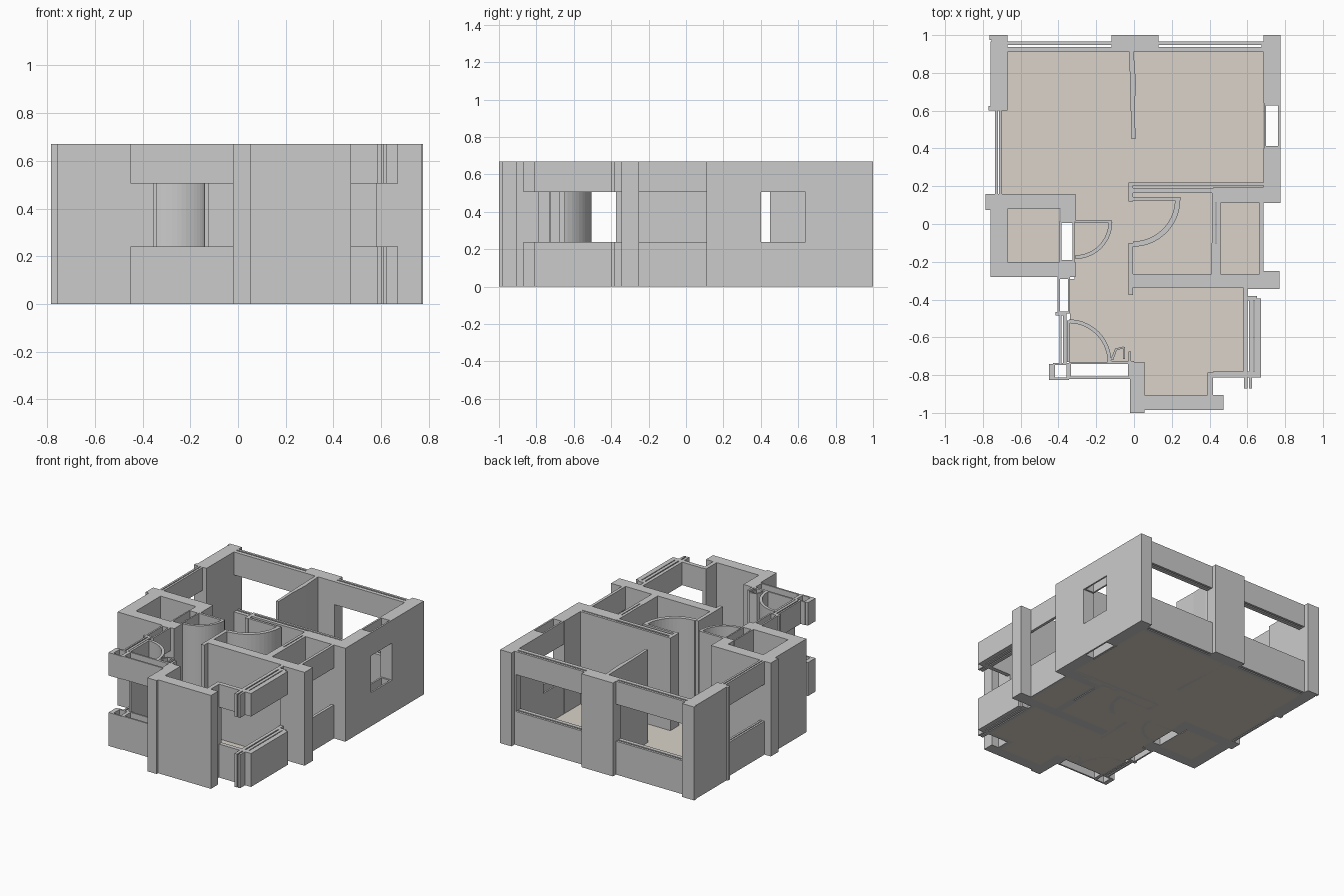
import bpy, bmesh, math

H, SILL, HEAD = 0.67, 0.24, 0.505
FULL = [(0, H)]
OPEN = [(0, SILL), (HEAD, H)]          # band below and above a window opening


def prism(bm, pts, z0, z1):
    """Extrude a plan outline from z0 to z1."""
    low = [bm.verts.new((x, y, z0)) for x, y in pts]
    top = [bm.verts.new((x, y, z1)) for x, y in pts]
    bm.faces.new(low[::-1])
    bm.faces.new(top)
    n = len(pts)
    for i in range(n):
        j = (i + 1) % n
        bm.faces.new((low[i], low[j], top[j], top[i]))


def build(name, outlines, bands, mat=None):
    bm = bmesh.new()
    for pts in outlines:
        for z0, z1 in bands:
            prism(bm, pts, z0, z1)
    bmesh.ops.recalc_face_normals(bm, faces=bm.faces)
    me = bpy.data.meshes.new(name)
    bm.to_mesh(me)
    bm.free()
    ob = bpy.data.objects.new(name, me)
    bpy.context.collection.objects.link(ob)
    if mat:
        me.materials.append(mat)
    return ob


def rect(x0, x1, y0, y1):
    return [(x0, y0), (x1, y0), (x1, y1), (x0, y1)]


def rects(name, boxes, bands=FULL, mat=None):
    return build(name, [rect(*b) for b in boxes], bands, mat)


def frame(x0, x1, y0, y1, t=0.012):
    """Four thin strips around a hollow rectangle."""
    return [(x0, x1, y0, y0 + t), (x0, x1, y1 - t, y1),
            (x0, x0 + t, y0 + t, y1 - t), (x1 - t, x1, y0 + t, y1 - t)]


def arc(cx, cy, r, t, a0, a1, n=14):
    """Curved strip of thickness t, in plan."""
    ang = [math.radians(a0 + (a1 - a0) * i / n) for i in range(n + 1)]
    outer = [(cx + r * math.cos(a), cy + r * math.sin(a)) for a in ang]
    inner = [(cx + (r - t) * math.cos(a), cy + (r - t) * math.sin(a)) for a in ang]
    return outer + inner[::-1]


# Main room walls
rects("back_left_corner", [(-0.76, -0.67, 0.60, 0.965), (-0.755, -0.67, 0.9, 1.0),
                           (-0.77, -0.755, 0.60, 0.625), (-0.765, -0.755, 0.975, 1.0)])
rects("back_pier", [(-0.12, 0.13, 0.91, 1.0)])
rects("back_right_corner", [(0.685, 0.775, 0.64, 1.0), (0.675, 0.685, 0.91, 0.965)])
rects("right_wall", [(0.685, 0.775, 0.11, 0.40), (0.42, 0.775, 0.11, 0.195)])
build("room_divider", [[(-0.025, 0.91), (-0.018, 0.62), (-0.012, 0.45), (0.008, 0.45),
                        (0.004, 0.62), (0.010, 0.75), (-0.002, 0.91)]], FULL)

# Main room windows, each a pair of parallel strips
for side, x0, x1 in (("left", -0.67, -0.12), ("right", 0.13, 0.685)):
    rects("back_window_" + side, [(x0, x1, 0.91, 0.938), (x0, x1, 0.948, 0.965)], OPEN)
rects("left_window", [(-0.735, -0.721, 0.16, 0.60), (-0.715, -0.70, 0.16, 0.60)], OPEN)
rects("right_window", frame(0.687, 0.775, 0.40, 0.64), OPEN)

# Left closet block
rects("closet_walls", [(-0.76, -0.31, 0.08, 0.16), (-0.785, -0.75, 0.075, 0.16),
                       (-0.76, -0.67, -0.28, 0.08), (-0.67, -0.31, -0.28, -0.20),
                       (-0.39, -0.31, 0.01, 0.08)])
rects("closet_door_frame", frame(-0.395, -0.315, -0.20, 0.015, 0.01))

# Bathroom and side balcony
rects("bath_walls", [(-0.03, 0.685, 0.203, 0.22), (-0.005, 0.43, 0.165, 0.19),
                     (-0.03, -0.005, 0.12, 0.22), (-0.03, -0.005, -0.375, -0.10),
                     (0.413, 0.432, -0.27, 0.19), (0.438, 0.458, -0.27, 0.11),
                     (0.41, 0.458, -0.27, -0.10), (-0.005, 0.69, -0.335, -0.265)])
rects("right_pier", [(0.685, 0.77, -0.345, -0.25), (0.58, 0.69, -0.345, -0.265)])
rects("balcony_window", [(0.665, 0.685, -0.265, 0.11)], OPEN)

# Doors with their swing arcs
T = 0.02
build("closet_door", [rect(-0.31, -0.12, 0.005, 0.022), arc(-0.31, 0.01, 0.195, T, -90, 0)], FULL)
build("bath_door", [rect(-0.005, 0.245, 0.125, 0.142), arc(-0.005, 0.13, 0.25, 0.028, -90, 0)], FULL)
build("entrance_door", [rect(-0.355, -0.34, -0.73, -0.51), arc(-0.345, -0.73, 0.225, T, 0, 90)], FULL)

# Small angular surround beside the entrance
build("entrance_surround", [rect(-0.03, -0.015, -0.74, -0.675),
                            [(-0.125, -0.72), (-0.10, -0.66), (-0.09, -0.665), (-0.11, -0.72)],
                            [(-0.10, -0.66), (-0.055, -0.648), (-0.055, -0.658), (-0.09, -0.668)],
                            rect(-0.058, -0.048, -0.715, -0.65),
                            rect(-0.125, 0.0, -0.74, -0.725)], FULL)

# Entrance windows: hollow strips at the front left
rects("entrance_front_window", frame(-0.345, -0.02, -0.82, -0.73) +
      frame(-0.43, -0.345, -0.825, -0.735) + [(-0.45, -0.425, -0.825, -0.74)], OPEN)
rects("entrance_left_window", frame(-0.405, -0.338, -0.475, -0.28) +
      [(-0.415, -0.37, -0.485, -0.465), (-0.395, -0.383, -0.74, -0.475),
       (-0.375, -0.358, -0.74, -0.475)], OPEN)

# Front bay
rects("front_bay_walls", [(-0.02, 0.055, -1.0, -0.73), (0.055, 0.475, -0.985, -0.905),
                          (0.39, 0.475, -0.985, -0.91), (0.39, 0.418, -0.91, -0.785)])
rects("front_right_window", [(0.578, 0.602, -0.785, -0.335), (0.61, 0.632, -0.785, -0.395),
                             (0.638, 0.672, -0.785, -0.395), (0.418, 0.672, -0.812, -0.782),
                             (0.582, 0.602, -0.87, -0.81), (0.61, 0.625, -0.87, -0.81),
                             (0.6, 0.65, -0.405, -0.38)], OPEN)

# Room floors
floor = bpy.data.materials.new("floor_beige")
floor.diffuse_color = (0.70, 0.65, 0.58, 1)
rects("floor", [(-0.70, 0.685, 0.16, 0.60), (-0.67, 0.685, 0.60, 0.91),
                (-0.315, -0.0, -0.29, 0.16), (-0.34, 0.0, -0.73, -0.29),
                (0.0, 0.58, -0.785, -0.335), (0.055, 0.39, -0.905, -0.785),
                (0.0, 0.415, -0.265, 0.16), (0.458, 0.665, -0.265, 0.11),
                (-0.67, -0.395, -0.20, 0.08)], [(0.0, 0.006)], floor)
